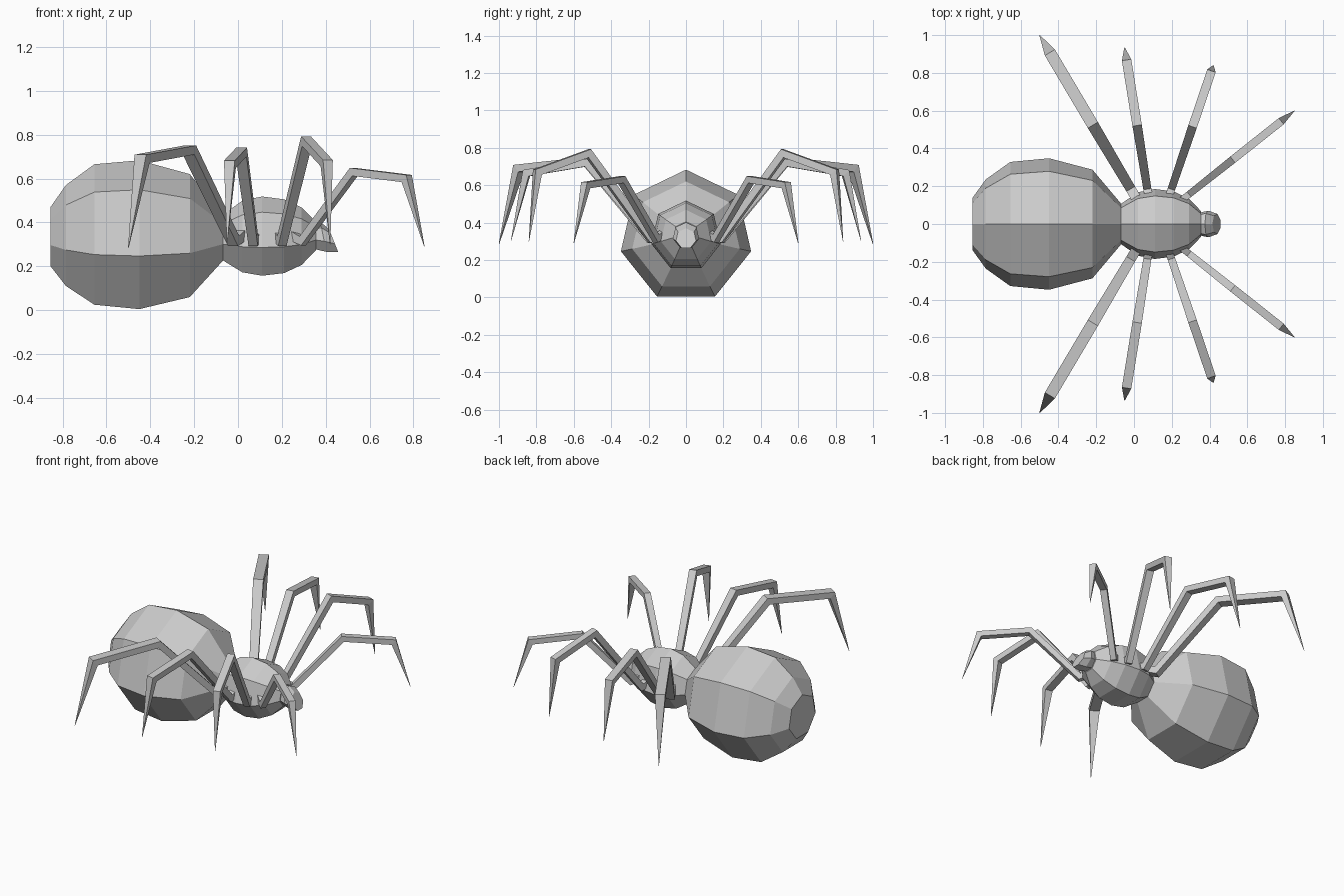
import bpy
import math
from mathutils import Vector

if "Cube" in bpy.data.objects:
    bpy.data.objects.remove(bpy.data.objects["Cube"])

SIDES = 7


def make_object(name, verts, faces):
    mesh = bpy.data.meshes.new(name)
    mesh.from_pydata([tuple(v) for v in verts], [], faces)
    mesh.update()
    obj = bpy.data.objects.new(name, mesh)
    bpy.context.collection.objects.link(obj)
    return obj


def loft_faces(rings, n):
    faces = [tuple(range(n - 1, -1, -1))]
    for i in range(rings - 1):
        for k in range(n):
            a, b = i * n + k, i * n + (k + 1) % n
            faces.append((a, b, b + n, a + n))
    faces.append(tuple(range((rings - 1) * n, rings * n)))
    return faces


def body_part(name, rings):
    """Loft seven-sided rings along x; each ring is (x, radius, centre z, slant)."""
    verts = []
    for x, r, cz, slant in rings:
        for k in range(SIDES):
            a = -2 * math.pi * k / SIDES
            up = math.cos(a)
            verts.append((x - slant * up, r * math.sin(a), cz + r * up))
    # ring order chosen so that normals face outward
    faces = [tuple(reversed(f)) for f in loft_faces(len(rings), SIDES)]
    obj = make_object(name, verts, faces)
    fix_normals(obj)
    return obj


def fix_normals(obj):
    import bmesh
    bm = bmesh.new()
    bm.from_mesh(obj.data)
    bmesh.ops.recalc_face_normals(bm, faces=bm.faces)
    bm.to_mesh(obj.data)
    bm.free()


def leg(name, base, tip, stops, heights, width, thick, side):
    """Sweep a mitred rectangle along coxa, thigh, shin and pointed foot."""
    b, t = Vector((base[0], base[1], 0)), Vector((tip[0], tip[1], 0))
    length = (t - b).length
    d = (t - b).normalized()
    across = Vector((-d.y, d.x, 0))
    # path in the leg's own vertical plane: (distance, height)
    path = [Vector((-0.085, 0.35)), Vector((0, 0.315)),
            Vector((stops[0] * length, heights[0])),
            Vector((stops[1] * length, heights[1])),
            Vector((length, heights[2]))]
    widths = [0.85, 0.85, 1.0, 1.0, 0.04]
    depths = [1.2, 1.0, 1.0, 1.0, 0.04]
    verts = []
    for i, p in enumerate(path):
        before = (p - path[i - 1]).normalized() if i else None
        after = (path[i + 1] - p).normalized() if i < len(path) - 1 else None
        u, v = before or after, after or before
        tan = (u + v).normalized()
        mitre = 1 / max(tan.dot(u), 0.65)
        normal = Vector((-tan.y, tan.x)) * thick / 2 * depths[i] * mitre
        w = width / 2 * widths[i]
        for sw, sn in ((-1, -1), (1, -1), (1, 1), (-1, 1)):
            q = p + normal * sn
            pos = b + d * q.x + across * w * sw
            verts.append((pos.x, pos.y * side, q.y))
    fix_normals(make_object(name, verts, loft_faces(len(path), 4)))


# Large rear abdomen
body_part("abdomen", [
    (-0.855, 0.142, 0.328, 0), (-0.785, 0.242, 0.328, 0),
    (-0.655, 0.337, 0.328, 0), (-0.45, 0.357, 0.326, 0),
    (-0.22, 0.295, 0.325, 0), (-0.068, 0.11, 0.325, 0)])

# Thorax
body_part("thorax", [
    (-0.068, 0.11, 0.325, 0), (0.02, 0.172, 0.327, 0),
    (0.11, 0.19, 0.328, 0), (0.21, 0.177, 0.328, 0),
    (0.29, 0.138, 0.33, 0), (0.355, 0.07, 0.335, 0)])

# Small head with a slanted face
body_part("head", [
    (0.34, 0.06, 0.335, 0), (0.39, 0.072, 0.33, 0.015),
    (0.437, 0.055, 0.315, 0.022)])

# Four leg pairs: base, tip, joint fractions, joint and tip heights, width, thickness
LEGS = {
    "front_leg": ((0.295, 0.16), (0.85, 0.60), (0.42, 0.855), (0.63, 0.60, 0.29), 0.042, 0.035),
    "second_leg": ((0.20, 0.19), (0.42, 0.84), (0.51, 0.93), (0.77, 0.67, 0.30), 0.047, 0.038),
    "third_leg": ((0.07, 0.19), (-0.05, 0.935), (0.455, 0.89), (0.72, 0.665, 0.305), 0.05, 0.038),
    "rear_leg": ((-0.02, 0.19), (-0.50, 1.0), (0.42, 0.87), (0.73, 0.69, 0.285), 0.062, 0.04),
}
for leg_name, data in LEGS.items():
    for label, sgn in (("left", 1), ("right", -1)):
        leg(f"{leg_name}_{label}", *data, sgn)
